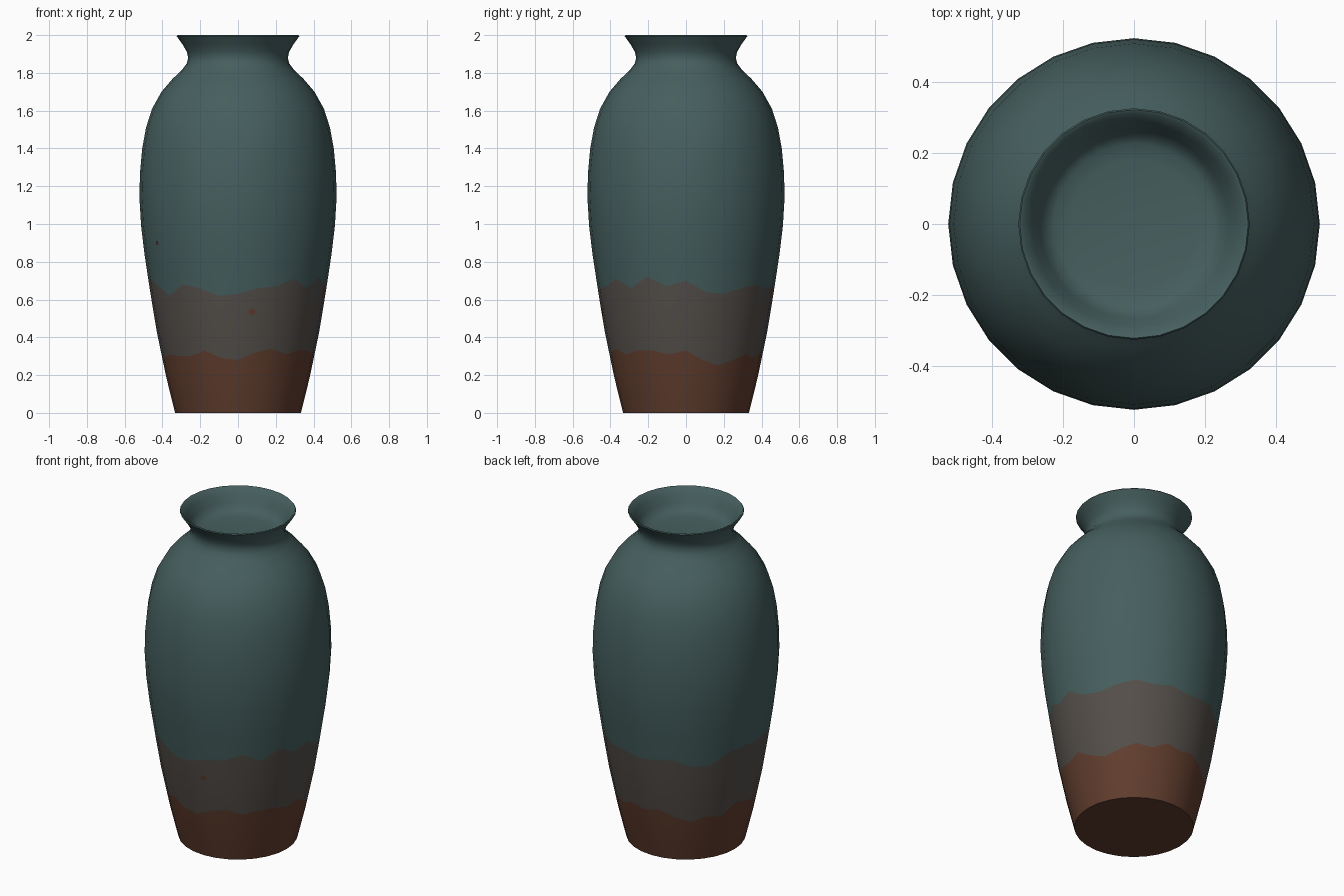
import bpy, bmesh, math

if "Cube" in bpy.data.objects:
    bpy.data.objects.remove(bpy.data.objects["Cube"])

SIDES = 28  # k = 0 is +x, 7 is back, 14 is -x, 21 is front

# outer profile (radius, height), base to lip
OUTER = [(.333, 0), (.353, .08), (.38, .19), (.403, .3), (.43, .43), (.455, .58), (.474, .7),
         (.495, .84), (.513, .99), (.522, 1.14), (.519, 1.27), (.507, 1.4), (.487, 1.51),
         (.455, 1.61), (.405, 1.7), (.345, 1.77), (.297, 1.815), (.271, 1.85), (.264, 1.88),
         (.271, 1.912), (.293, 1.95), (.318, 1.985), (.325, 1.995), (.321, 2.0)]
# inside of the mouth, lip to shallow floor
INNER = [(.312, 1.996), (.288, 1.96), (.265, 1.92), (.25, 1.892), (.225, 1.877), (.18, 1.87)]

# ragged glaze edges, one height per side
LOW_EDGE = [.33, .28, .25, .28, .31, .29, .33, .31, .33, .29, .26, .29, .27, .34,
            .32, .29, .31, .30, .30, .33, .29, .28, .32, .34, .31, .33, .33, .31]
HIGH_EDGE = [.70, .64, .63, .66, .68, .66, .67, .65, .66, .67, .63, .63, .69, .71,
             .70, .71, .67, .62, .68, .66, .62, .63, .66, .67, .71, .66, .72, .67]


def material(name, color):
    m = bpy.data.materials.new(name)
    m.diffuse_color = (*color, 1)
    m.use_nodes = True
    m.node_tree.nodes["Principled BSDF"].inputs["Base Color"].default_value = m.diffuse_color
    return m


def radius_at(z):
    for (r0, z0), (r1, z1) in zip(OUTER, OUTER[1:]):
        if z0 <= z <= z1:
            return r0 + (r1 - r0) * (z - z0) / (z1 - z0)


bm = bmesh.new()


def ring(radii, heights):
    verts = []
    for k in range(SIDES):
        a = 2 * math.pi * k / SIDES
        verts.append(bm.verts.new((radii[k] * math.cos(a), radii[k] * math.sin(a), heights[k])))
    return verts


def plain(r, z):
    return ring([r] * SIDES, [z] * SIDES)


def ragged(edge):
    return ring([radius_at(z) for z in edge], edge)


# rings from base to mouth floor; each with the colour of the band above it
rows = []
for r, z in OUTER:
    if z in (.3, .7):          # replaced by the ragged glaze edges
        continue
    if z == .43:
        rows.append((ragged(LOW_EDGE), 1))
    if z == .84:
        rows.append((ragged(HIGH_EDGE), 2))
    rows.append((plain(r, z), 0 if z < .3 else 1 if z < .7 else 2))
rows += [(plain(r, z), 2) for r, z in INNER]

# side walls
for (a, mat), (b, _) in zip(rows, rows[1:]):
    for k in range(SIDES):
        n = (k + 1) % SIDES
        f = bm.faces.new((a[k], a[n], b[n], b[k]))
        f.material_index = mat

# base disc and mouth floor
bm.faces.new(rows[0][0][::-1]).material_index = 0
tip = bm.verts.new((0, 0, 1.865))
last = rows[-1][0]
for k in range(SIDES):
    bm.faces.new((last[k], last[(k + 1) % SIDES], tip)).material_index = 2

mesh = bpy.data.meshes.new("vase")
bm.to_mesh(mesh)
bm.free()
mesh.materials.append(material("rust_clay", (.118, .047, .027)))
mesh.materials.append(material("grey_brown_glaze", (.088, .077, .068)))
mesh.materials.append(material("dark_teal_glaze", (.061, .114, .113)))

vase = bpy.data.objects.new("vase", mesh)
bpy.context.collection.objects.link(vase)
bpy.context.view_layer.objects.active = vase
vase.select_set(True)
bpy.ops.object.shade_smooth_by_angle(angle=math.radians(50))


# small bare-clay specks on the glaze, as thin discs
def speck(name, angle, z, size):
    b = bmesh.new()
    bmesh.ops.create_circle(b, cap_ends=True, segments=8, radius=size)
    me = bpy.data.meshes.new(name)
    b.to_mesh(me)
    b.free()
    me.materials.append(mesh.materials[0])
    o = bpy.data.objects.new(name, me)
    r = radius_at(z) + .002
    a = math.radians(angle)
    o.location = (r * math.cos(a), r * math.sin(a), z)
    slope = (radius_at(z + .05) - radius_at(z - .05)) / .1
    o.rotation_euler = (0, math.pi / 2 + math.atan(slope), a)
    bpy.context.collection.objects.link(o)


speck("front_speck", -80.5, .535, .018)
speck("left_speck", -148, .9, .012)
